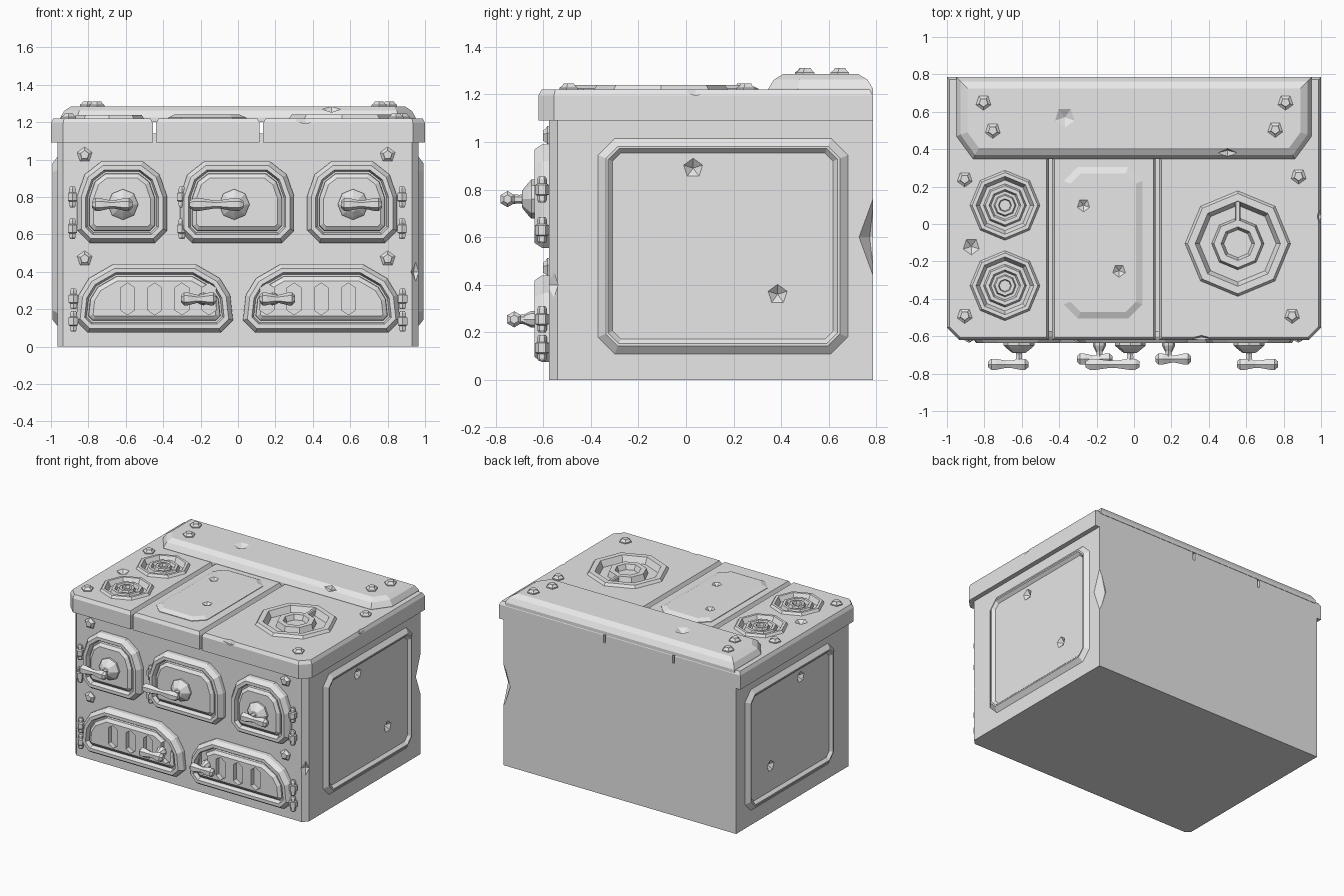
import bpy, bmesh, math
from mathutils import Vector, Matrix

cube = bpy.data.objects.get("Cube")
if cube:
    bpy.data.objects.remove(cube, do_unlink=True)

metal = bpy.data.materials.new("grey_metal")
metal.use_nodes = True
metal.diffuse_color = (0.8, 0.8, 0.8, 1)
metal.node_tree.nodes["Principled BSDF"].inputs["Base Color"].default_value = (0.8, 0.8, 0.8, 1)

FRONT_Y, BACK_Y, SIDE_X, LID_TOP, RIDGE_TOP = -0.575, 0.785, 0.965, 1.22, 1.285


def loft(name, rings):
    """Closed solid through a list of equal-length rings."""
    bm = bmesh.new()
    loops = [[bm.verts.new(p) for p in ring] for ring in rings]
    for a, b in zip(loops, loops[1:]):
        for i in range(len(a)):
            j = (i + 1) % len(a)
            bm.faces.new((a[i], a[j], b[j], b[i]))
    bm.faces.new(loops[0][::-1])
    bm.faces.new(loops[-1])
    bmesh.ops.recalc_face_normals(bm, faces=bm.faces)
    mesh = bpy.data.meshes.new(name)
    bm.to_mesh(mesh)
    bm.free()
    mesh.materials.append(metal)
    obj = bpy.data.objects.new(name, mesh)
    bpy.context.scene.collection.objects.link(obj)
    return obj


def inset(poly, d):
    """Move every edge of a convex counter-clockwise outline inwards by d."""
    out = []
    for i, p in enumerate(poly):
        p, q, r = Vector(poly[i - 1]), Vector(p), Vector(poly[(i + 1) % len(poly)])
        e, f = (q - p).normalized(), (r - q).normalized()
        n, m = Vector((-e.y, e.x)), Vector((-f.y, f.x))
        out.append(q + (n + m) * d / (1 + n.dot(m)))
    return out


def frame(u, v, origin):
    u, v = Vector(u), Vector(v)
    m = Matrix((u, v, u.cross(v))).transposed().to_4x4()
    return Matrix.Translation(origin) @ m


TOP = frame((1, 0, 0), (0, 1, 0), (0, 0, 0))
FACE = frame((1, 0, 0), (0, 0, 1), (0, FRONT_Y, 0))


def stack(name, poly, levels, place=TOP):
    """Layered plate: levels are (inset, height) pairs."""
    return loft(name, [[place @ Vector((*p, h)) for p in inset(poly, d)] for d, h in levels])


def turned(name, origin, axis, profile, n):
    """Faceted lathe: profile is (radius, distance along axis) pairs."""
    rot = Vector(axis).to_track_quat('Z', 'Y')
    ring = [Vector((math.sin(k * math.tau / n), math.cos(k * math.tau / n), 0)) for k in range(n)]
    return loft(name, [[Vector(origin) + rot @ (p * r + Vector((0, 0, t))) for p in ring]
                       for r, t in profile])


def cut(targets, cutter):
    for obj in targets:
        mod = obj.modifiers.new("cut", 'BOOLEAN')
        mod.operation, mod.solver, mod.object = 'DIFFERENCE', 'EXACT', cutter
        with bpy.context.temp_override(object=obj, active_object=obj, selected_objects=[obj]):
            bpy.ops.object.modifier_apply(modifier=mod.name)
    bpy.data.objects.remove(cutter, do_unlink=True)


def chip(targets, pos, radius, half, axis=(0, 0, 1)):
    cut(targets, turned("chip_cutter", pos, axis, [(0.002, -half), (radius, 0), (0.002, half)], 5))


def rect(x0, x1, y0, y1, c):
    return [(x0 + c, y0), (x1 - c, y0), (x1, y0 + c), (x1, y1 - c),
            (x1 - c, y1), (x0 + c, y1), (x0, y1 - c), (x0, y0 + c)]


# Main body with chamfered front corners
body = stack("body", [(-0.935, FRONT_Y), (0.93, FRONT_Y), (SIDE_X, -0.54), (SIDE_X, BACK_Y),
                      (-SIDE_X, BACK_Y), (-SIDE_X, -0.545)], [(0, 0), (0, 1.14)])

# Lid in three slabs with narrow seams
lid_levels = [(0, 1.09), (0, 1.195), (0.013, LID_TOP)]
F = -0.62
lid_left = stack("lid_left", [(-0.935, F), (-0.455, F), (-0.455, BACK_Y), (-1, BACK_Y),
                              (-1, -0.555)], lid_levels)
lid_middle = stack("lid_middle", [(-0.438, F), (0.116, F), (0.116, BACK_Y), (-0.438, BACK_Y)],
                   lid_levels)
lid_right = stack("lid_right", [(0.134, F), (0.935, F), (1, -0.555), (1, BACK_Y),
                                (0.134, BACK_Y)], lid_levels)

# Raised ridge along the back
ridge = stack("back_ridge", [(-0.86, 0.347), (0.86, 0.347), (0.95, 0.47), (0.95, BACK_Y),
                             (-0.95, BACK_Y), (-0.95, 0.47)],
              [(0, 1.2), (0, 1.225), (0.022, 1.262), (0.06, RIDGE_TOP)])

# Raised plate in the middle of the lid
plate = stack("top_plate", rect(-0.375, 0.045, -0.505, 0.305, 0.075),
              [(0, 1.21), (0, 1.224), (0.035, 1.24)])


# Octagonal burners sunk into the lid
def burner(name, slab, x, y, profile, hole):
    cut([slab], turned("well_cutter", (x, y, LID_TOP), (0, 0, 1), [(hole, -0.035), (hole, 0.1)], 8))
    turned(name, (x, y, LID_TOP), (0, 0, 1), profile, 8)


for name, y in (("burner_back", 0.1), ("burner_front", -0.33)):
    burner(name, lid_left, -0.69, y,
           [(0.18, -0.05), (0.187, 0), (0.175, 0.018), (0.155, 0.018), (0.135, -0.02), (0.115, -0.02),
            (0.105, 0.008), (0.085, 0.008), (0.075, -0.012), (0.06, -0.012), (0.053, 0.01),
            (0.035, 0.01), (0.03, -0.01)], 0.17)
burner("burner_large", lid_right, 0.555, -0.105,
       [(0.27, -0.05), (0.282, 0), (0.268, 0.02), (0.228, 0.02), (0.205, -0.025), (0.14, -0.025),
        (0.128, 0.016), (0.09, 0.016), (0.075, -0.02)], 0.26)
stack("burner_spoke", [(0.54, 0), (0.57, 0), (0.57, 0.125), (0.54, 0.125)],
      [(0, 1.18), (0, 1.228), (0.006, 1.235)])

# Side panels: raised frame around a sunken centre
panels = []
for side, s in (("left", 1), ("right", -1)):
    place = frame((0, s, 0), (0, 0, 1), (s * SIDE_X, 0, 0))
    ends = sorted((s * -0.37, s * 0.68))
    panels.append(stack(side + "_side_panel", rect(*ends, 0.11, 1.015, 0.07),
                        [(0, -0.02), (0, 0), (0.033, 0.026), (0.043, 0.026), (0.062, 0.006)], place))


# Front doors
def arch(cx, z0, half):
    right = [(cx + x, z0 + z) for x, z in half]
    return right + [(2 * cx - x, z) for x, z in right[::-1]]


def hinge(name, x, z):
    turned(name, (x, -0.605, z), (0, 0, 1),
           [(0.014, -0.055), (0.02, -0.045), (0.02, -0.025), (0.029, -0.02),
            (0.029, 0.02), (0.02, 0.025), (0.02, 0.045), (0.014, 0.055)], 6)


def handle(name, x, z, start, end, bar_y, boss):
    turned(name + "_boss", (x, -0.63, z), (0, -1, 0),
           [(boss, 0), (boss, 0.02), (boss * 0.8, 0.035), (boss * 0.5, 0.055), (boss * 0.4, 0.06)], 8)
    turned(name + "_shaft", (x, -0.65, z), (0, -1, 0),
           [(0.026, 0), (0.018, 0.05), (0.022, -0.65 - bar_y)], 6)
    length = end - start
    turned(name + "_bar", (start, bar_y, z), (1, 0, 0),
           [(r, t * length) for r, t in ((0.018, 0), (0.034, 0.08), (0.034, 0.2), (0.022, 0.45),
                                         (0.022, 0.55), (0.034, 0.8), (0.034, 0.92), (0.018, 1))], 6)


door_levels = [(0, -0.01), (0, 0.03), (0.022, 0.062), (0.045, 0.062), (0.055, 0.03),
               (0.064, 0.03), (0.066, 0.046), (0.088, 0.062)]
for name, cx, w, hinge_x, knob_x, start, end in (
        ("upper_right_door", -0.62, 0.24, -0.885, -0.615, -0.78, -0.565),
        ("upper_middle_door", -0.005, 0.305, -0.3, -0.02, -0.26, 0.03),
        ("upper_left_door", 0.61, 0.24, 0.877, 0.615, 0.55, 0.77)):
    stack(name, arch(cx, 0.555, [(w - 0.065, 0), (w, 0.065), (w, 0.25), (w - 0.04, 0.365),
                                 (w - 0.13, 0.435)]), door_levels, FACE)
    for z in (0.63, 0.8):
        hinge(name + "_hinge", hinge_x, z)
    handle(name + "_handle", knob_x, 0.76, start, end, -0.75, 0.082)

for name, s in (("lower_right_door", -1), ("lower_left_door", 1)):
    w = 0.42
    door = stack(name, arch(s * 0.447, 0.075, [(w - 0.065, 0), (w, 0.065), (w - 0.015, 0.2),
                                               (w - 0.07, 0.29), (w - 0.2, 0.365)]),
                 door_levels, FACE)
    for k in range(4):
        x = s * (0.155 + 0.145 * k)
        slot = [(x, 0.17), (x + 0.037, 0.195), (x + 0.037, 0.315), (x, 0.34),
                (x - 0.037, 0.315), (x - 0.037, 0.195)]
        cut([door], stack("slot_cutter", slot, [(0, 0.025), (0, 0.2)], FACE))
    for z in (0.135, 0.255):
        hinge(name + "_hinge", s * 0.88, z)
    start, end = sorted((s * 0.115, s * 0.305))
    handle(name + "_handle", s * 0.185, 0.255, start, end, -0.722, 0.035)

# Five-sided bolts
bolt = [(0.042, -0.01), (0.042, 0.008), (0.03, 0.016), (0.024, 0.026)]
for x in (-0.82, 0.8):
    for z in (0.47, 1.025):
        turned("front_bolt", (x, FRONT_Y, z), (0, -1, 0), bolt, 5)
for x, y, z in ((-0.905, 0.24, LID_TOP), (-0.905, -0.49, LID_TOP), (0.88, 0.255, LID_TOP),
                (0.845, -0.49, LID_TOP), (-0.805, 0.65, RIDGE_TOP), (-0.755, 0.5, RIDGE_TOP),
                (0.81, 0.65, RIDGE_TOP), (0.755, 0.505, RIDGE_TOP)):
    turned("top_bolt", (x, y, z), (0, 0, 1), bolt, 5)

# Worn chips in edges and surfaces
chip([body], (SIDE_X + 0.01, BACK_Y + 0.01, 0.6), 0.075, 0.2)
chip([body], (0.96, -0.57, 0.4), 0.04, 0.09)
for side in (1, -1):
    for y, z in ((0.03, 0.89), (0.385, 0.36)):
        chip([body] + panels, (side * (SIDE_X + 0.012), y, z), 0.05, 0.035, (side, 0, 0))
chip([lid_right], (0.36, -0.625, LID_TOP), 0.035, 0.1, (1, 0, 0))
chip([lid_right], (1.005, 0.04, LID_TOP), 0.03, 0.09, (0, 1, 0))
chip([lid_left], (-0.87, -0.12, LID_TOP), 0.045, 0.025)
chip([plate], (-0.27, 0.1, 1.24), 0.035, 0.02)
chip([plate], (-0.08, -0.25, 1.24), 0.035, 0.02)
chip([ridge], (-0.37, 0.57, RIDGE_TOP), 0.055, 0.025)
chip([ridge], (0.5, 0.37, RIDGE_TOP), 0.04, 0.09, (1, 0, 0))
